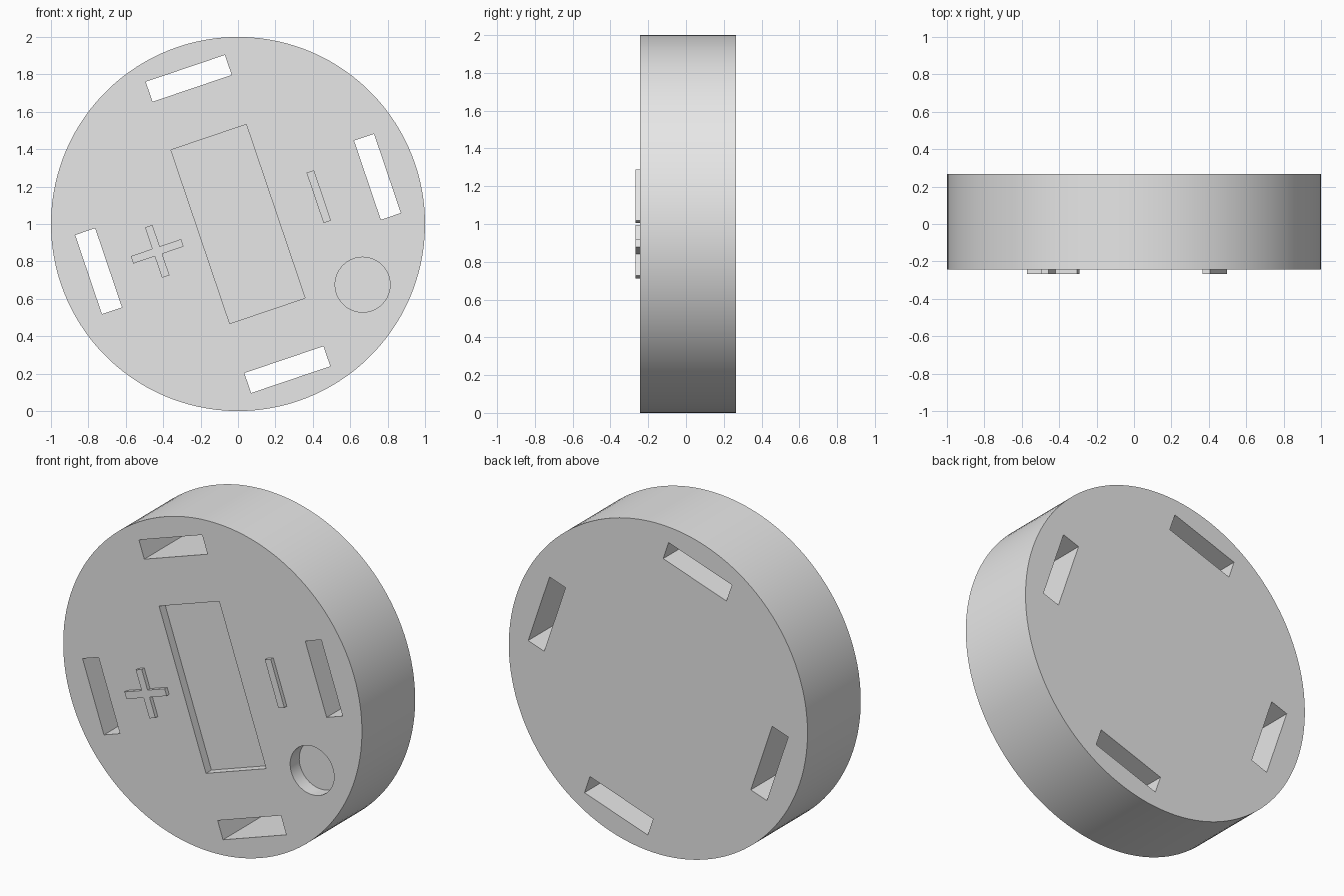
import bpy
import bmesh
from math import radians
from mathutils import Matrix, Vector

if "Cube" in bpy.data.objects:
    bpy.data.objects.remove(bpy.data.objects["Cube"], do_unlink=True)

FRONT, BACK = -0.243, 0.266
RAISE = 0.024
# The whole face layout is tilted about the disc axis
TILT = Matrix.Translation((0, 0, 1)) @ Matrix.Rotation(radians(-18.7), 4, "Y")

grey = bpy.data.materials.new("light_grey")
grey.use_nodes = True
colour = (0.8, 0.8, 0.8, 1)
grey.diffuse_color = colour
grey.node_tree.nodes["Principled BSDF"].inputs["Base Color"].default_value = colour


def finish(name, bm):
    bmesh.ops.recalc_face_normals(bm, faces=bm.faces)
    bm.transform(TILT)
    mesh = bpy.data.meshes.new(name)
    bm.to_mesh(mesh)
    bm.free()
    mesh.materials.append(grey)
    obj = bpy.data.objects.new(name, mesh)
    bpy.context.collection.objects.link(obj)
    return obj


def prism(name, outline, y0, y1):
    """Extrude an x-z outline from y0 to y1."""
    bm = bmesh.new()
    face = bm.faces.new([bm.verts.new((x, y0, z)) for x, z in outline])
    ext = bmesh.ops.extrude_face_region(bm, geom=[face])
    verts = [g for g in ext["geom"] if isinstance(g, bmesh.types.BMVert)]
    bmesh.ops.translate(bm, verts=verts, vec=(0, y1 - y0, 0))
    return finish(name, bm)


def rectangle(cx, cz, w, h):
    return [(cx + sx * w / 2, cz + sz * h / 2)
            for sx, sz in ((-1, -1), (1, -1), (1, 1), (-1, 1))]


def cylinder(name, cx, cz, radius, y0, y1, segments):
    bm = bmesh.new()
    place = Matrix.Translation((cx, (y0 + y1) / 2, cz)) @ Matrix.Rotation(radians(90), 4, "X")
    bmesh.ops.create_cone(bm, cap_ends=True, segments=segments, radius1=radius,
                          radius2=radius, depth=y1 - y0, matrix=place)
    return finish(name, bm)


# Round body
body = cylinder("disc_body", 0, 0, 1.0, FRONT, BACK, 128)

# Four strap slots right through, a shallow tray and a round socket in the front
cutters = []
for side in (-1, 1):
    cutters.append(prism("slot_cutter", rectangle(0, side * 0.822, 0.447, 0.113), -0.5, 0.5))
    cutters.append(prism("slot_cutter", rectangle(side * 0.787, 0, 0.113, 0.447), -0.5, 0.5))
cutters.append(prism("tray_cutter", rectangle(0, 0, 0.425, 0.98), -0.5, FRONT + 0.052))
cutters.append(cylinder("socket_cutter", 0.527, -0.521, 0.147, -0.5, FRONT + 0.087, 64))

for cutter in cutters:
    cutter.hide_render = True
    mod = body.modifiers.new("cut", "BOOLEAN")
    mod.operation = "DIFFERENCE"
    mod.solver = "EXACT"
    mod.object = cutter

# Apply the cuts and drop the cutters
bpy.context.view_layer.update()
depsgraph = bpy.context.evaluated_depsgraph_get()
cut_mesh = bpy.data.meshes.new_from_object(body.evaluated_get(depsgraph))
body.modifiers.clear()
body.data = cut_mesh
for cutter in cutters:
    bpy.data.objects.remove(cutter, do_unlink=True)

# Raised polarity marks
A, L = 0.021, 0.142
arm = [Vector((A, A)), Vector((L, A)), Vector((L, -A))]
plus = []
for turn in range(4):
    spin = Matrix.Rotation(radians(-90 * turn), 2)
    plus += [spin @ p + Vector((-0.456, 0)) for p in arm]
prism("plus_mark", plus, FRONT - RAISE, FRONT + 0.01)
prism("minus_mark", rectangle(0.456, 0, 2 * A, 2 * L), FRONT - RAISE, FRONT + 0.01)

# Smooth rim with crisp edges
bpy.ops.object.select_all(action="DESELECT")
body.select_set(True)
bpy.context.view_layer.objects.active = body
bpy.ops.object.shade_smooth_by_angle(angle=radians(30))
